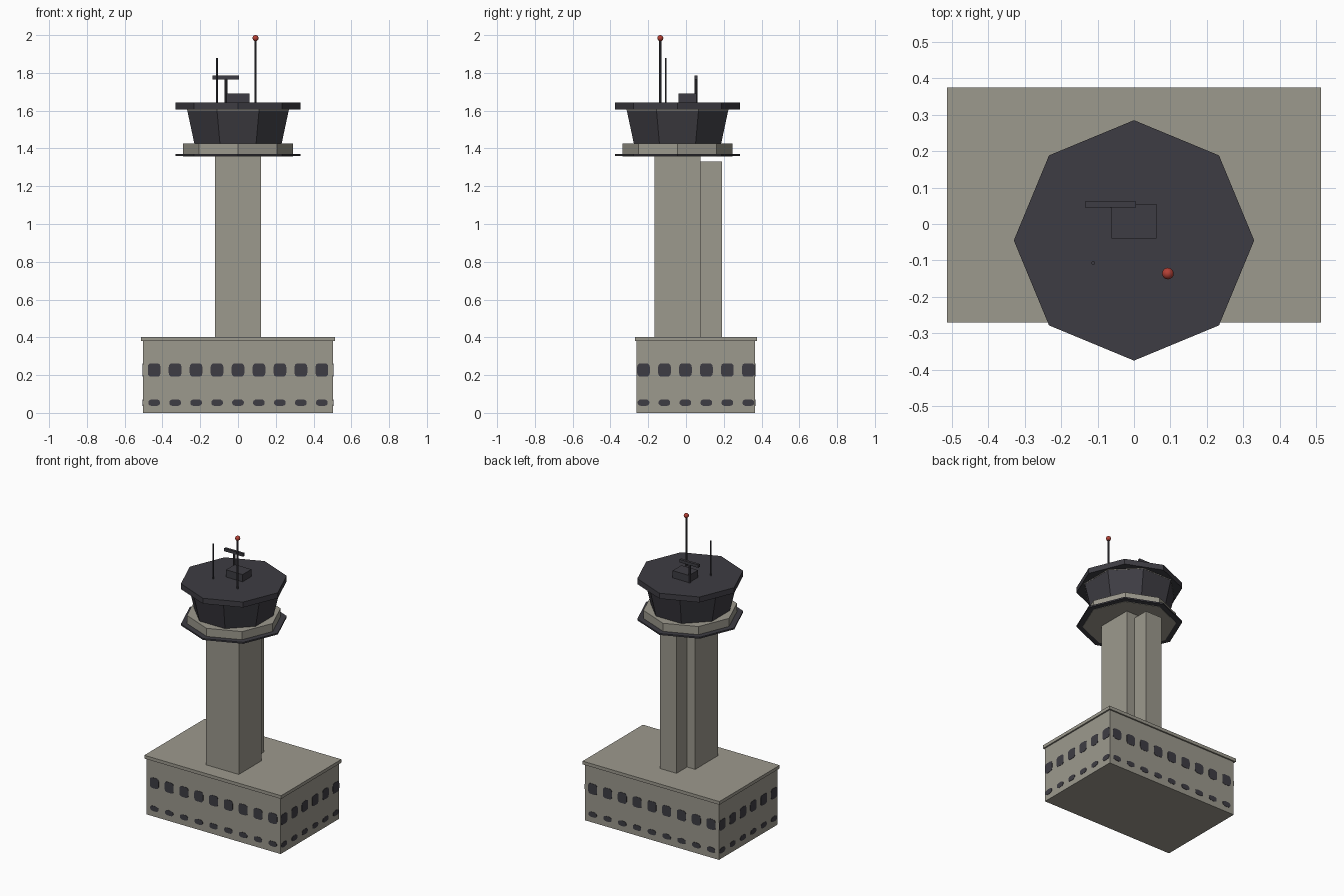
import bpy, bmesh, math

cube = bpy.data.objects.get("Cube")
if cube:
    bpy.data.objects.remove(cube, do_unlink=True)


def material(name, rgb):
    m = bpy.data.materials.new(name)
    m.use_nodes = True
    m.diffuse_color = (*rgb, 1)
    m.node_tree.nodes["Principled BSDF"].inputs["Base Color"].default_value = (*rgb, 1)
    return m


CONCRETE = material("concrete", (0.335, 0.32, 0.27))
DARK = material("dark glass and metal", (0.048, 0.046, 0.056))
RED = material("beacon red", (0.45, 0.05, 0.035))

CAB_Y = -0.045     # centre of shaft and cab
HALL_Y = 0.052     # centre of base building


def finish(name, bm, mat):
    bmesh.ops.recalc_face_normals(bm, faces=bm.faces)
    mesh = bpy.data.meshes.new(name)
    bm.to_mesh(mesh)
    bm.free()
    mesh.materials.append(mat)
    ob = bpy.data.objects.new(name, mesh)
    bpy.context.collection.objects.link(ob)
    return ob


def box(name, x, y, z, mat):
    """Box from (min, max) pairs."""
    bm = bmesh.new()
    bmesh.ops.create_cube(bm, size=1)
    for v in bm.verts:
        v.co = [r[0] if c < 0 else r[1] for c, r in zip(v.co, (x, y, z))]
    return finish(name, bm, mat)


def prism(name, x, y, z, r_low, r_high, mat, sides=8, turn=0):
    """Upright prism or frustum between the two heights in z."""
    bm = bmesh.new()
    rings = [[bm.verts.new((x + r * math.cos(turn + math.tau * i / sides),
                            y + r * math.sin(turn + math.tau * i / sides), h))
              for i in range(sides)] for r, h in zip((r_low, r_high), z)]
    for ring in rings:
        bm.faces.new(ring)
    for i in range(sides):
        j = (i + 1) % sides
        bm.faces.new((rings[0][i], rings[0][j], rings[1][j], rings[1][i]))
    return finish(name, bm, mat)


# Base building with overhanging roof slab
box("base_walls", (-0.503, 0.503), (HALL_Y - 0.313, HALL_Y + 0.313), (0, 0.38), CONCRETE)
box("base_roof", (-0.513, 0.513), (HALL_Y - 0.323, HALL_Y + 0.323), (0.38, 0.402), CONCRETE)


# Rounded window plates in two rows on every wall
def window_row(name, z, half_w, half_h, power):
    bm = bmesh.new()

    def plate(place):
        verts = []
        for i in range(16):
            a = math.tau * (i + 0.5) / 16
            c, s = math.cos(a), math.sin(a)
            u = half_w * math.copysign(abs(c) ** power, c)
            verts.append(bm.verts.new(place(u, z + half_h * math.copysign(abs(s) ** power, s))))
        face = bm.faces.new(verts)
        out = bmesh.ops.extrude_face_region(bm, geom=[face])["geom"]
        return [g for g in out if isinstance(g, bmesh.types.BMVert)]

    step = 0.111
    for side in (-1, 1):
        for k in range(-4, 5):
            for v in plate(lambda u, h: (k * step + u, HALL_Y + side * 0.31, h)):
                v.co.y += side * 0.005
        for k in range(-2, 4):
            for v in plate(lambda u, h: (side * 0.5, k * step - 0.003 + u, h)):
                v.co.x += side * 0.005
    finish(name, bm, DARK)


window_row("upper_windows", 0.227, 0.034, 0.036, 0.5)
window_row("lower_windows", 0.054, 0.031, 0.018, 0.75)

# Tower shaft and the service shaft behind it
box("tower_shaft", (-0.123, 0.123), (CAB_Y - 0.122, CAB_Y + 0.122), (0.4, 1.36), CONCRETE)
box("service_shaft", (-0.062, 0.062), (0.07, 0.19), (0.4, 1.33), CONCRETE)

# Control cab: walkway, parapet, glazing and roof
prism("walkway", 0, CAB_Y, (1.36, 1.37), 0.33, 0.33, DARK)
prism("parapet", 0, CAB_Y, (1.358, 1.425), 0.292, 0.292, CONCRETE)
prism("cab_glazing", 0, CAB_Y, (1.425, 1.603), 0.25, 0.291, DARK, turn=math.pi / 8)
prism("cab_trim", 0, CAB_Y, (1.602, 1.608), 0.292, 0.292, CONCRETE, turn=math.pi / 8)
prism("cab_roof", 0, CAB_Y, (1.606, 1.643), 0.33, 0.33, DARK)

# Roof equipment
box("roof_unit", (-0.062, 0.062), (-0.04, 0.055), (1.64, 1.692), DARK)
prism("radar_mast", -0.063, 0.052, (1.64, 1.77), 0.008, 0.008, DARK)
box("radar_bar", (-0.135, 0.006), (0.045, 0.062), (1.766, 1.786), DARK)
prism("short_antenna", -0.112, -0.107, (1.64, 1.88), 0.005, 0.005, DARK)
prism("tall_antenna", 0.093, -0.136, (1.64, 1.98), 0.006, 0.006, DARK)

# Red beacon
bm = bmesh.new()
bmesh.ops.create_uvsphere(bm, u_segments=16, v_segments=10, radius=0.016)
bmesh.ops.translate(bm, verts=bm.verts, vec=(0.093, -0.136, 1.984))
beacon = finish("beacon", bm, RED)
for p in beacon.data.polygons:
    p.use_smooth = True
